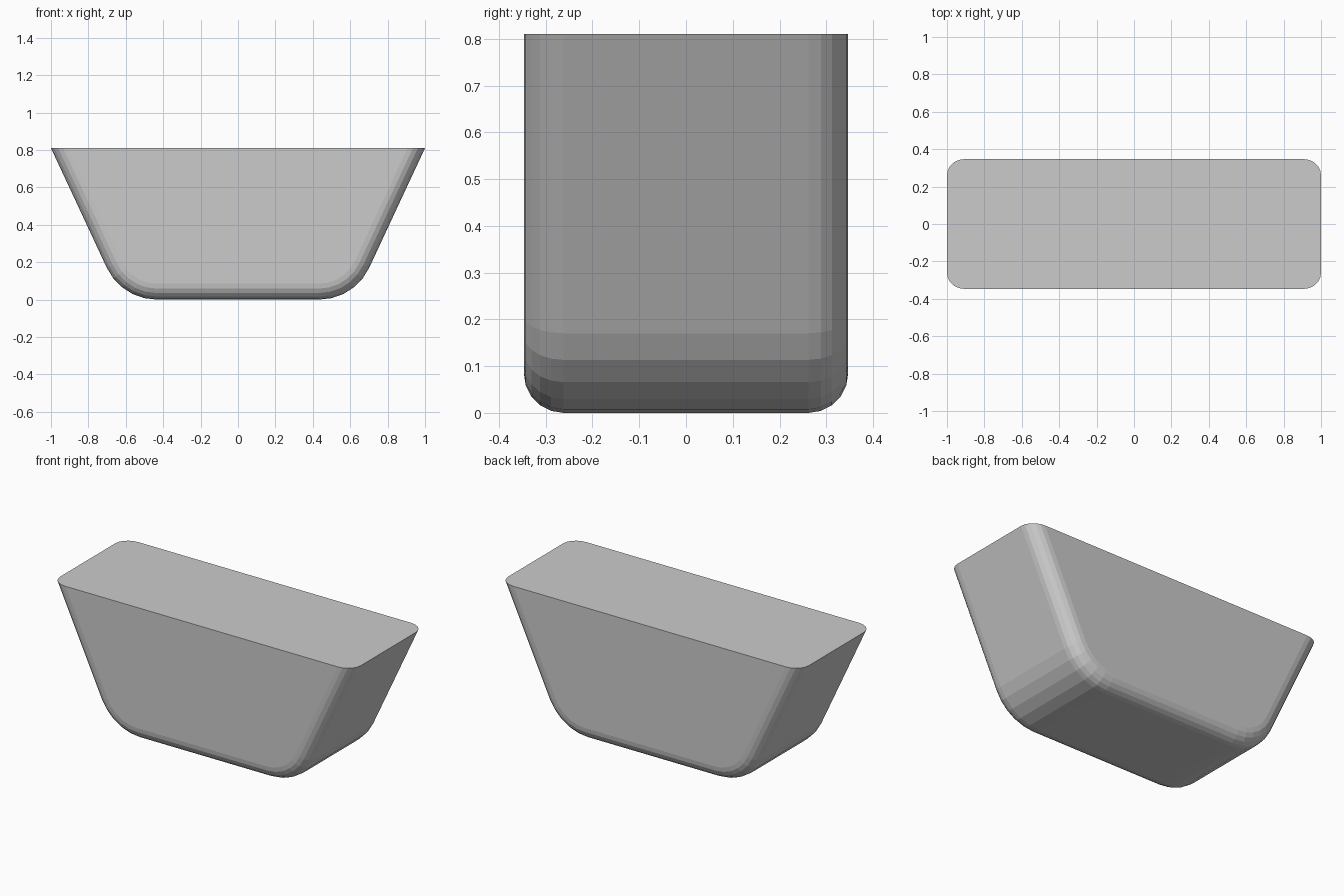
import bpy, bmesh
from math import sin, cos, tan, pi, radians

if "Cube" in bpy.data.objects:
    bpy.data.objects.remove(bpy.data.objects["Cube"])

HEIGHT, HALF_X, HALF_Y = 0.81, 1.0, 0.347
WALL = radians(65)        # slope of the end walls
CORNER_R = 0.295          # big rounding between floor and end walls
EDGE_R = 0.085            # rounding along front and back rims
STEPS = 5

# centre of the big corner arc
arc_x = HALF_X - HEIGHT / tan(WALL) - CORNER_R * tan(WALL / 2)


def profile(inset):
    """Right half from floor to top, then mirrored to a closed U outline."""
    r = CORNER_R - inset
    half = [(arc_x + r * sin(WALL * i / STEPS), CORNER_R - r * cos(WALL * i / STEPS))
            for i in range(STEPS + 1)]
    half.append((HALF_X - inset / sin(WALL), HEIGHT))
    return [(-x, z) for x, z in reversed(half)] + half


# cross-sections from front to back: (y, inset)
back = [(HALF_Y - EDGE_R + EDGE_R * sin(a), EDGE_R * (1 - cos(a)))
        for a in (pi / 2 * i / STEPS for i in range(STEPS + 1))]
sections = [(-y, d) for y, d in reversed(back)] + back

# tapered tub body
bm = bmesh.new()
rings = [[bm.verts.new((x, y, z)) for x, z in profile(d)] for y, d in sections]
for a, b in zip(rings, rings[1:]):
    for i in range(len(a) - 1):
        bm.faces.new((a[i], a[i + 1], b[i + 1], b[i]))

# flat front, back and top
bm.faces.new(rings[0])
bm.faces.new(rings[-1])
bm.faces.new([r[0] for r in rings] + [r[-1] for r in reversed(rings)])
bmesh.ops.recalc_face_normals(bm, faces=bm.faces)

mesh = bpy.data.meshes.new("tapered_tub")
bm.to_mesh(mesh)
bm.free()
bpy.context.collection.objects.link(bpy.data.objects.new("tapered_tub", mesh))
